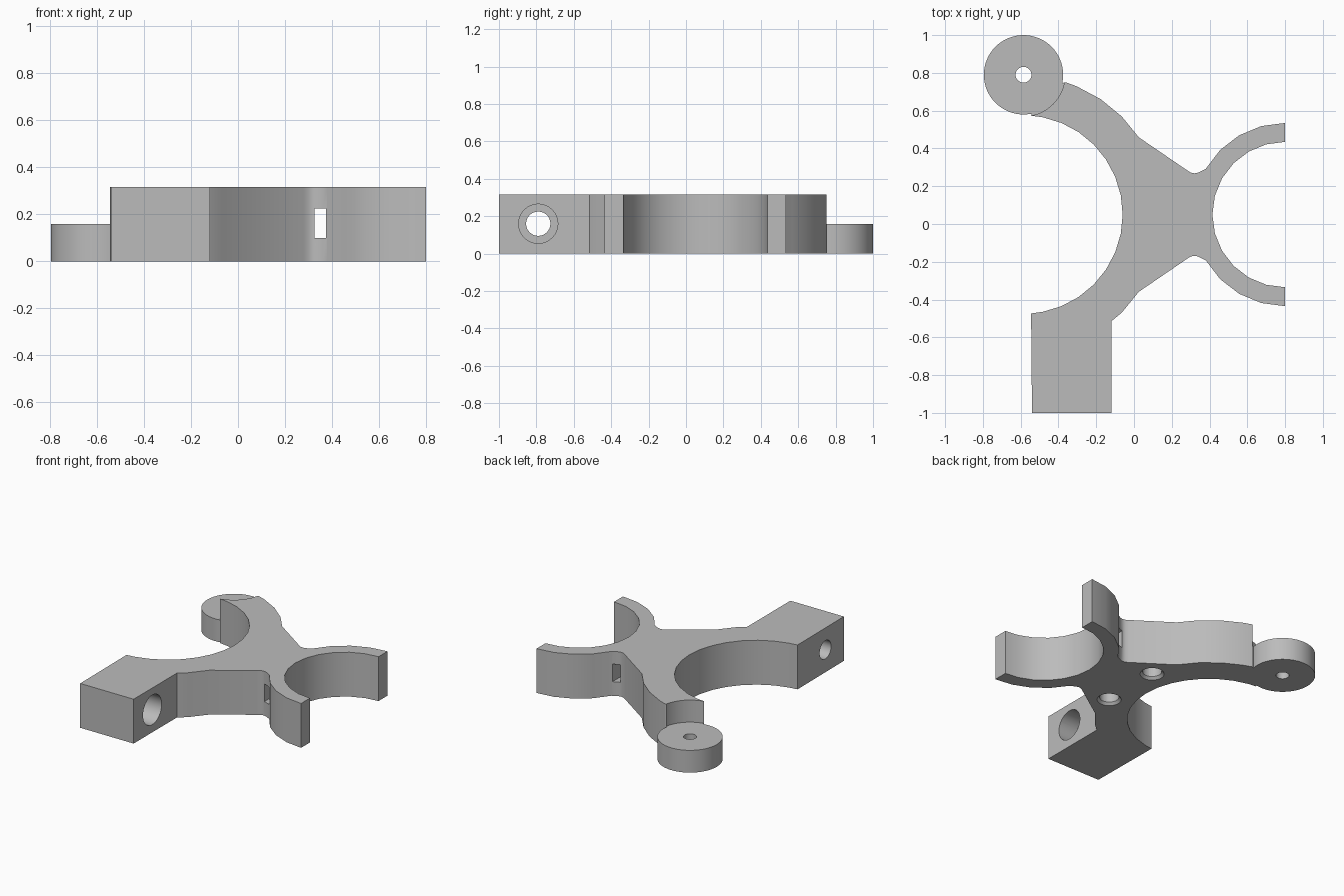
import bpy, bmesh
from math import cos, sin, radians
from mathutils import Matrix, Vector

cube = bpy.data.objects.get("Cube")
if cube:
    bpy.data.objects.remove(cube, do_unlink=True)

THICK = 0.315
MID_Y = 0.05

grey = bpy.data.materials.new("plain_grey")
grey.use_nodes = True
grey.diffuse_color = (0.5, 0.5, 0.5, 1)
grey.node_tree.nodes["Principled BSDF"].inputs["Base Color"].default_value = (0.5, 0.5, 0.5, 1)


def make_object(name, bm):
    bmesh.ops.recalc_face_normals(bm, faces=bm.faces)
    mesh = bpy.data.meshes.new(name)
    bm.to_mesh(mesh)
    bm.free()
    mesh.materials.append(grey)
    obj = bpy.data.objects.new(name, mesh)
    bpy.context.scene.collection.objects.link(obj)
    return obj


def prism(name, outline, height):
    bm = bmesh.new()
    face = bm.faces.new([bm.verts.new((x, y, 0)) for x, y in outline])
    top = bmesh.ops.extrude_face_region(bm, geom=[face])["geom"]
    bmesh.ops.translate(bm, vec=(0, 0, height),
                        verts=[v for v in top if isinstance(v, bmesh.types.BMVert)])
    return make_object(name, bm)


def cylinder(name, start, end, r1, r2=None, sides=32):
    start, end = Vector(start), Vector(end)
    axis = end - start
    turn = axis.to_track_quat("Z", "Y").to_matrix().to_4x4()
    bm = bmesh.new()
    bmesh.ops.create_cone(bm, cap_ends=True, segments=sides, radius1=r1,
                          radius2=r1 if r2 is None else r2, depth=axis.length,
                          matrix=Matrix.Translation((start + end) / 2) @ turn)
    return make_object(name, bm)


def box(name, low, high):
    low, high = Vector(low), Vector(high)
    bm = bmesh.new()
    bmesh.ops.create_cube(bm, size=1, matrix=Matrix.Translation((low + high) / 2)
                          @ Matrix.Diagonal((*(high - low), 1)))
    return make_object(name, bm)


def combine(target, tool, operation):
    mod = target.modifiers.new(operation.lower(), "BOOLEAN")
    mod.operation, mod.solver, mod.object = operation, "EXACT", tool
    graph = bpy.context.evaluated_depsgraph_get()
    mesh = bpy.data.meshes.new_from_object(target.evaluated_get(graph))
    target.modifiers.clear()
    target.data = mesh
    bpy.data.objects.remove(tool, do_unlink=True)


def arc(cx, radius, angles):
    return [(cx + radius * cos(radians(a)), MID_Y + radius * sin(radians(a))) for a in angles]


def flip(points):
    return [(x, 2 * MID_Y - y) for x, y in reversed(points)]


# Frame outline: square grip, waist, fork and curved arm
BACK_X, FORK_X = -0.585, 0.8
STEP = 11.25
waist = [(0.28, 0.285), (0.3, 0.272), (0.32, 0.268), (0.34, 0.272), (0.36, 0.282)]
fork_outer = arc(FORK_X, 0.485, range(90, 151, 15))
fork_inner = arc(FORK_X, 0.385, range(270, 89, -15))
shoulder = arc(BACK_X, 0.735, [3 * STEP, 4 * STEP])
upper_half = fork_outer + waist[::-1] + shoulder
outline = [(-0.54, -1), (-0.12, -1), (-0.12, -0.515)]
outline += flip(upper_half) + fork_inner + upper_half
outline += arc(BACK_X, 0.735, [5 * STEP, 6 * STEP, 72.3]) + [(-0.5, 0.72)]
outline += arc(BACK_X, 0.525, [85.6] + [STEP * i for i in range(7, -8, -1)] + [-85.6])
frame = prism("frame", outline, THICK)

# End disc sits in a step cut from the arm
PIVOT = (-0.585, 0.79)
combine(frame, cylinder("step_cutter", (*PIVOT, 0.158), (*PIVOT, 0.5), 0.22, sides=64), "DIFFERENCE")
combine(frame, cylinder("end_disc", (*PIVOT, 0), (*PIVOT, 0.158), 0.21, sides=64), "UNION")
combine(frame, cylinder("disc_hole", (*PIVOT, -0.1), (*PIVOT, 0.3), 0.042), "DIFFERENCE")

# Counterbored hole across the grip
GRIP = (-0.79, 0.16)
combine(frame, cylinder("grip_hole", (-0.7, *GRIP), (0, *GRIP), 0.065), "DIFFERENCE")
combine(frame, cylinder("grip_counterbore", (-0.26, *GRIP), (0, *GRIP), 0.105), "DIFFERENCE")

# Rectangular slot through the waist
combine(frame, box("waist_slot", (0.325, -0.32, 0.1), (0.375, 0.42, 0.225)), "DIFFERENCE")

# Blind countersunk holes underneath
for side in (-1, 1):
    spot = (0.07, MID_Y + side * 0.215)
    combine(frame, cylinder("blind_hole", (*spot, -0.1), (*spot, 0.2), 0.062), "DIFFERENCE")
    combine(frame, cylinder("countersink", (*spot, -0.02), (*spot, 0.02), 0.096, 0.06), "DIFFERENCE")

# Smooth curved walls, sharp rims
bpy.ops.object.select_all(action="DESELECT")
frame.select_set(True)
bpy.context.view_layer.objects.active = frame
bpy.ops.object.shade_smooth_by_angle(angle=radians(25))
